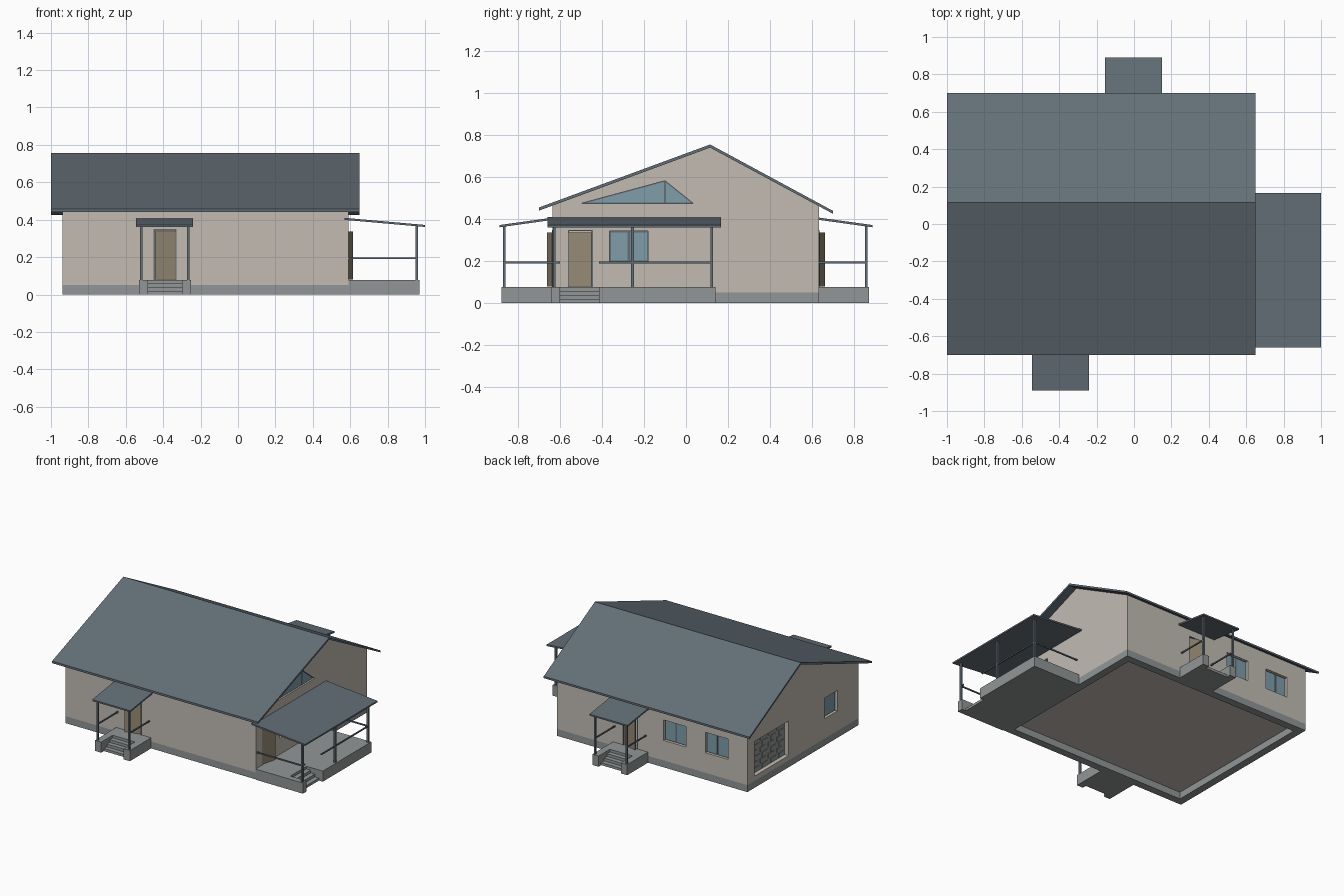
import bpy, bmesh, math
from mathutils import Vector

if "Cube" in bpy.data.objects:
    bpy.data.objects.remove(bpy.data.objects["Cube"])


def material(name, rgb):
    m = bpy.data.materials.new(name)
    m.diffuse_color = (*rgb, 1)
    m.use_nodes = True
    m.node_tree.nodes["Principled BSDF"].inputs["Base Color"].default_value = m.diffuse_color
    return m


WALL = material("warm plaster", (0.54, 0.50, 0.45))
ROOF = material("slate metal", (0.125, 0.158, 0.185))
STONE = material("grey concrete", (0.285, 0.305, 0.305))
GLASS = material("blue glass", (0.21, 0.34, 0.40))
DOOR = material("tan wood", (0.30, 0.25, 0.175))

X0, X1, Y0, Y1 = -0.937, 0.59, -0.637, 0.635      # wall faces
FLOOR = 0.077

# Each side maps (u along wall, d outward, z) to world space
SIDES = {
    "front": lambda u, d, z: (u, Y0 - d, z),
    "rear": lambda u, d, z: (u, Y1 + d, z),
    "right": lambda u, d, z: (X1 + d, u, z),
    "left": lambda u, d, z: (X0 - d, u, z),
}


def prism(name, side, pts, d0, d1, mat):
    """Extrude a (u, z) outline from depth d0 to d1 on one side."""
    bm = bmesh.new()
    f = SIDES[side]
    a = [bm.verts.new(f(u, d0, z)) for u, z in pts]
    b = [bm.verts.new(f(u, d1, z)) for u, z in pts]
    bm.faces.new(a)
    bm.faces.new(b)
    for i in range(len(pts)):
        j = (i + 1) % len(pts)
        bm.faces.new((a[i], a[j], b[j], b[i]))
    bmesh.ops.recalc_face_normals(bm, faces=bm.faces)
    me = bpy.data.meshes.new(name)
    bm.to_mesh(me)
    bm.free()
    me.materials.append(mat)
    ob = bpy.data.objects.new(name, me)
    bpy.context.collection.objects.link(ob)
    return ob


def rect(u0, u1, z0, z1):
    return [(u0, z0), (u1, z0), (u1, z1), (u0, z1)]


def block(name, side, u0, u1, d0, d1, z0, z1, mat):
    return prism(name, side, rect(u0, u1, z0, z1), d0, d1, mat)


# Main walls: gable outline extruded along the length of the house
walls = prism("walls", "right",
              [(Y0, 0.05), (Y1, 0.05), (Y1, 0.466), (0.115, 0.743), (Y0, 0.466)],
              0, X0 - X1, WALL)


def cut(side, pts, depth=0.04):
    """Sink an opening into the walls."""
    cutter = prism("cutter", side, pts, -depth, 0.05, WALL)
    mod = walls.modifiers.new("opening", 'BOOLEAN')
    mod.operation = 'DIFFERENCE'
    mod.solver = 'EXACT'
    mod.object = cutter
    dg = bpy.context.evaluated_depsgraph_get()
    dg.update()
    me = bpy.data.meshes.new_from_object(walls.evaluated_get(dg))
    walls.modifiers.clear()
    walls.data = me
    bpy.data.objects.remove(cutter)


def window(side, u0, u1, z0=0.195, z1=0.343, panes=2):
    cut(side, rect(u0, u1, z0, z1))
    block("window_frame", side, u0, u1, -0.041, -0.02, z0, z1, ROOF)
    w, e = (u1 - u0) / panes, 0.007
    for i in range(panes):
        a = u0 + i * w
        block("window_pane", side, a + e, a + w - e, -0.021, -0.017, z0 + e, z1 - e, GLASS)


def triangle_pane(side, pts, inset):
    """Triangle shrunk evenly towards its incentre."""
    p = [Vector(q) for q in pts]
    s = [(p[1] - p[2]).length, (p[2] - p[0]).length, (p[0] - p[1]).length]
    c = sum((q * k for q, k in zip(p, s)), Vector((0, 0))) / sum(s)
    area = abs((p[1] - p[0]).cross(p[2] - p[0])) / 2
    k = 1 - inset / (2 * area / sum(s))
    prism("gable_pane", side, [tuple(c + (q - c) * k) for q in p], -0.013, -0.009, GLASS)


def door(side, u0, u1, hinge_high):
    """Framed opening with a leaf standing slightly ajar."""
    z0, z1, e = FLOOR, 0.343, 0.006
    cut(side, rect(u0 - e, u1 + e, z0, z1 + e))
    for a, b in ((u0 - e, u0), (u1, u1 + e)):
        block("door_jamb", side, a, b, -0.041, 0.002, z0, z1, ROOF)
    block("door_head", side, u0 - e, u1 + e, -0.041, 0.002, z1, z1 + e, ROOF)
    leaf = block("door_leaf", side, u0, u1, -0.012, -0.002, z0 + 0.002, z1 - 0.006, DOOR)
    # shear the free edge outwards
    h = u1 if hinge_high else u0
    f = SIDES[side]
    out = Vector(f(0, 1, 0)) - Vector(f(0, 0, 0))
    axis = 0 if side in ("front", "rear") else 1
    for v in leaf.data.vertices:
        v.co += out * abs(v.co[axis] - h) * 0.26


# Windows
window("right", -0.365, -0.18)
window("rear", -0.445, -0.265)
window("rear", -0.78, -0.60)
window("left", -0.395, -0.25, panes=1)

# Gable window split by an upright bar
A, B, T, M = (-0.50, 0.475), (0.035, 0.475), (-0.10, 0.583), (-0.10, 0.475)
cut("right", [A, B, T], 0.025)
prism("gable_frame", "right", [A, B, T], -0.026, -0.012, ROOF)
triangle_pane("right", [A, M, T], 0.004)
triangle_pane("right", [M, B, T], 0.004)

# Doors
door("front", -0.445, -0.335, True)
door("rear", -0.055, 0.055, True)
door("right", -0.557, -0.45, False)

# Garage door with staggered raised panels
cut("left", rect(0.165, 0.555, 0.085, 0.335))
block("garage_door", "left", 0.165, 0.555, -0.041, -0.03, 0.085, 0.335, STONE)
for r in range(6):
    z = 0.09 + r * 0.041
    for c in range(4):
        u = 0.175 + c * 0.095 + (r % 2) * 0.025
        block("garage_panel", "left", u, u + 0.06, -0.031, -0.026, z, z + 0.032, STONE)

# Hollow plinth under the walls
t = 0.055
block("plinth_front", "front", X0, X1, -t, 0, 0, 0.05, STONE)
block("plinth_rear", "rear", X0, X1, -t, 0, 0, 0.05, STONE)
block("plinth_left", "left", Y0 + t, Y1 - t, -t, 0, 0, 0.05, STONE)
block("plinth_right", "right", Y0 + t, Y1 - t, -t, 0, 0, 0.05, STONE)

# Main roof: thin uneven chevron
prism("main_roof", "right",
      [(-0.70, 0.441), (0.115, 0.741), (0.70, 0.426),
       (0.70, 0.440), (0.115, 0.756), (-0.70, 0.456)],
      0.65 - X1, -1.0 - X1, ROOF)


def porch(side, u0, u1, depth, s0, s1, roof_u, roof_d, posts):
    """Raised deck with inset steps, posts, rails and a lean-to roof."""
    run, back = 0.033, depth - 0.13
    block("porch_deck", side, u0, u1, 0, back, 0, FLOOR, STONE)
    for a, b in ((u0, s0), (s1, u1)):
        block("porch_cheek", side, a, b, back, depth, 0, FLOOR, STONE)
    for i, z in enumerate((0.058, 0.038, 0.018)):
        block("porch_step", side, s0, s1, back + i * run, back + (i + 1) * run, 0, z, STONE)
    # posts along the outer edge
    pd, h = depth - 0.014, 0.0065
    for u in posts:
        block("porch_post", side, u - h, u + h, pd - h, pd + h, FLOOR, 0.369, ROOF)
    # rails at both ends
    for u in (posts[0], posts[-1]):
        block("porch_rail", side, u - 0.004, u + 0.004, 0, pd, 0.189, 0.198, ROOF)
    # sloping roof slab
    f = SIDES[side]
    slab = block("porch_roof", side, *roof_u, -0.02, roof_d, 0.399, 0.410, ROOF)
    outer = Vector(f(0, roof_d, 0))
    axis = 1 if side in ("front", "rear") else 0
    for v in slab.data.vertices:
        if abs(v.co[axis] - outer[axis]) < 1e-4:
            v.co.z -= 0.038
    return pd


# Entrance porches
porch("front", -0.53, -0.25, 0.243, -0.48, -0.30, (-0.545, -0.24), 0.253, (-0.517, -0.265))
porch("rear", -0.14, 0.14, 0.238, -0.09, 0.09, (-0.155, 0.15), 0.255, (-0.126, 0.126))

# Side veranda with outer rail broken at the steps
pd = porch("right", -0.642, 0.14, 0.38, -0.60, -0.415, (-0.66, 0.167), 0.41,
           (-0.628, -0.255, 0.123))
for a, b in ((-0.628, -0.60), (-0.415, 0.123)):
    block("veranda_rail", "right", a, b, pd - 0.004, pd + 0.004, 0.189, 0.198, ROOF)
